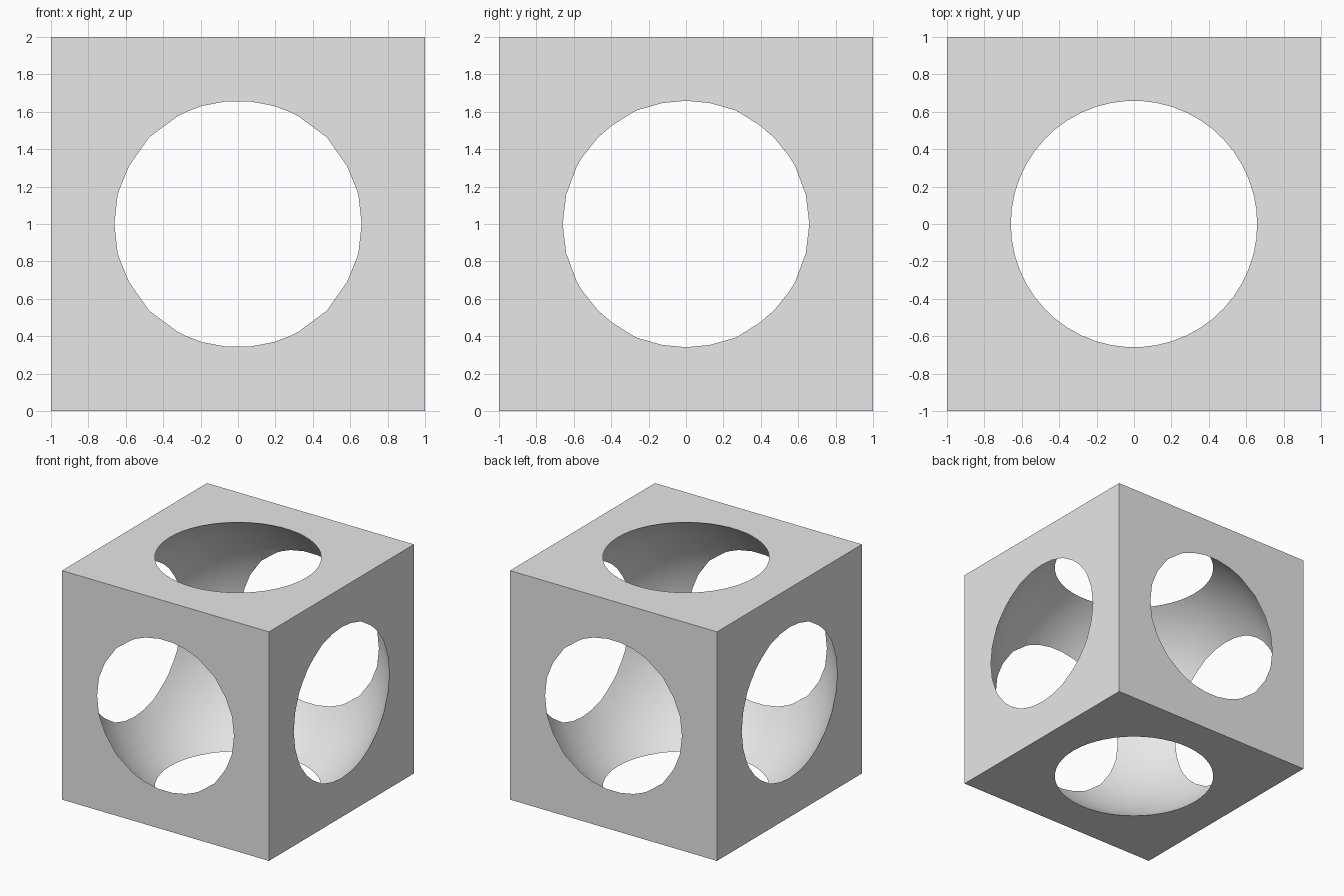
import bpy
import bmesh
import math
from mathutils import Matrix

default = bpy.data.objects.get("Cube")
if default:
    bpy.data.objects.remove(default, do_unlink=True)

SIZE = 2.0
RADIUS = 1.2
CENTRE = (0, 0, SIZE / 2)

grey = bpy.data.materials.new("light_grey")
grey.use_nodes = True
grey.diffuse_color = (0.8, 0.8, 0.8, 1)
grey.node_tree.nodes["Principled BSDF"].inputs["Base Color"].default_value = (0.8, 0.8, 0.8, 1)


def add_object(name, bm):
    mesh = bpy.data.meshes.new(name)
    bm.to_mesh(mesh)
    bm.free()
    mesh.materials.append(grey)
    obj = bpy.data.objects.new(name, mesh)
    obj.location = CENTRE
    bpy.context.collection.objects.link(obj)
    return obj


# Solid block
bm = bmesh.new()
bmesh.ops.create_cube(bm, size=SIZE)
block = add_object("hollow_block", bm)

# Ball cutter, turned so one meridian lies on the +x axis
bm = bmesh.new()
bmesh.ops.create_uvsphere(bm, u_segments=50, v_segments=24, radius=RADIUS)
rim = max(bm.verts, key=lambda v: v.co.x).co
turn = Matrix.Rotation(-math.atan2(rim.y, rim.x), 3, "Z")
bmesh.ops.rotate(bm, verts=bm.verts, cent=(0, 0, 0), matrix=turn)
cutter = add_object("ball_cutter", bm)
cutter.hide_render = True

# Hollow out the block, opening a round hole in each side
cut = block.modifiers.new("hollow", "BOOLEAN")
cut.operation = "DIFFERENCE"
cut.solver = "EXACT"
cut.object = cutter

bpy.ops.object.select_all(action="DESELECT")
block.select_set(True)
bpy.context.view_layer.objects.active = block
bpy.ops.object.modifier_apply(modifier=cut.name)
bpy.data.objects.remove(cutter, do_unlink=True)

# Smooth inside, crisp rims and outer edges
bpy.ops.object.shade_smooth_by_angle(angle=math.radians(30))
